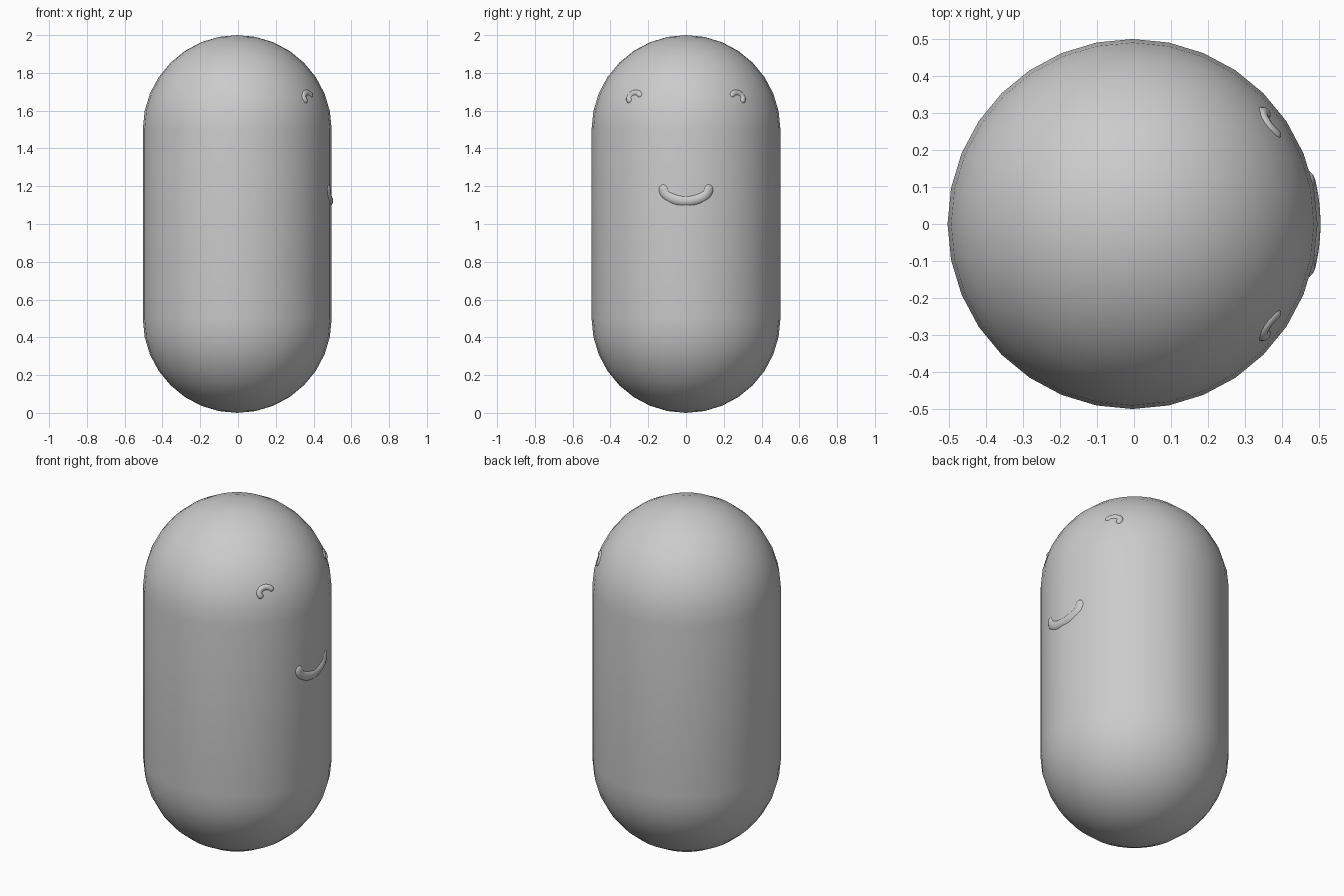
import bpy, bmesh, math
from mathutils import Vector

if "Cube" in bpy.data.objects:
    bpy.data.objects.remove(bpy.data.objects["Cube"], do_unlink=True)

RADIUS, CX = 0.5, -0.004
LOW, HIGH = 0.5, 1.5          # heights where the domed ends begin

grey = bpy.data.materials.new("plain grey")
grey.use_nodes = True
grey.diffuse_color = (0.6, 0.6, 0.6, 1)
grey.node_tree.nodes["Principled BSDF"].inputs["Base Color"].default_value = (0.6, 0.6, 0.6, 1)


def add_object(name, bm):
    bmesh.ops.recalc_face_normals(bm, faces=bm.faces)
    for f in bm.faces:
        f.smooth = True
    mesh = bpy.data.meshes.new(name)
    bm.to_mesh(mesh)
    bm.free()
    mesh.materials.append(grey)
    obj = bpy.data.objects.new(name, mesh)
    bpy.context.collection.objects.link(obj)
    return obj


def on_body(y, z, depth):
    """Point under the body's +x side at the given y and z, sunk along the normal."""
    dz = max(0.0, z - HIGH)
    n = Vector((math.sqrt(RADIUS ** 2 - y * y - dz * dz), y, dz)) / RADIUS
    return Vector((CX + n.x * RADIUS, y, z)) - n * depth, n


def tube(name, path, radius, depth, sides=16, cap=5):
    """Round-ended tube following (y, z) points along the body surface."""
    pts = [on_body(y, z, depth) for y, z in path]
    rings = []
    last = len(pts) - 1
    for i, (p, n) in enumerate(pts):
        t = (pts[min(i + 1, last)][0] - pts[max(i - 1, 0)][0]).normalized()
        side = t.cross(n).normalized()
        up = side.cross(t)
        steps = [(0, 1)]
        arc = [k * math.pi / 2 / cap for k in range(1, cap + 1)]
        if i == 0:
            steps = [(-math.sin(a), math.cos(a)) for a in reversed(arc)] + steps
        if i == last:
            steps += [(math.sin(a), math.cos(a)) for a in arc]
        for along, scale in steps:
            rings.append((p + t * along * radius, side, up, radius * scale))
    bm = bmesh.new()
    loops = []
    for c, side, up, r in rings:
        angles = [2 * math.pi * k / sides for k in range(sides)]
        loops.append([bm.verts.new(c + (side * math.cos(a) + up * math.sin(a)) * r)
                      for a in angles])
    for a, b in zip(loops, loops[1:]):
        for k in range(sides):
            j = (k + 1) % sides
            bm.faces.new((a[k], a[j], b[j], b[k]))
    bmesh.ops.remove_doubles(bm, verts=bm.verts, dist=1e-5)
    return add_object(name, bm)


# Capsule body: half profile spun round the vertical axis
bm = bmesh.new()
quarter = [k * math.pi / 16 for k in range(9)]
profile = [(RADIUS * math.sin(a), LOW - RADIUS * math.cos(a)) for a in quarter]
profile += [(RADIUS * math.cos(a), HIGH + RADIUS * math.sin(a)) for a in quarter]
verts = [bm.verts.new((CX + r, 0, z)) for r, z in profile]
edges = [bm.edges.new(pair) for pair in zip(verts, verts[1:])]
bmesh.ops.spin(bm, geom=verts + edges, cent=(CX, 0, 0), axis=(0, 0, 1),
               angle=2 * math.pi, steps=32, use_duplicate=False)
bmesh.ops.remove_doubles(bm, verts=bm.verts, dist=1e-4)
add_object("body", bm)

# Smiling mouth on the +x side
angles = [math.pi * (k / 20 - 0.5) for k in range(21)]
tube("mouth", [(0.12 * math.sin(a), 1.185 - 0.063 * math.cos(a)) for a in angles],
     0.035, 0.027)

# Pair of small arched eyes, mirrored across y
for label, s in (("left_eye", 1), ("right_eye", -1)):
    path = []
    for a in angles[::2]:
        u, v = 0.032 * math.sin(a), 0.024 * math.cos(a)
        path.append((s * (0.276 + 0.89 * u + 0.45 * v), 1.672 - 0.45 * u + 0.89 * v))
    tube(label, path, 0.018, 0.012, sides=12)
